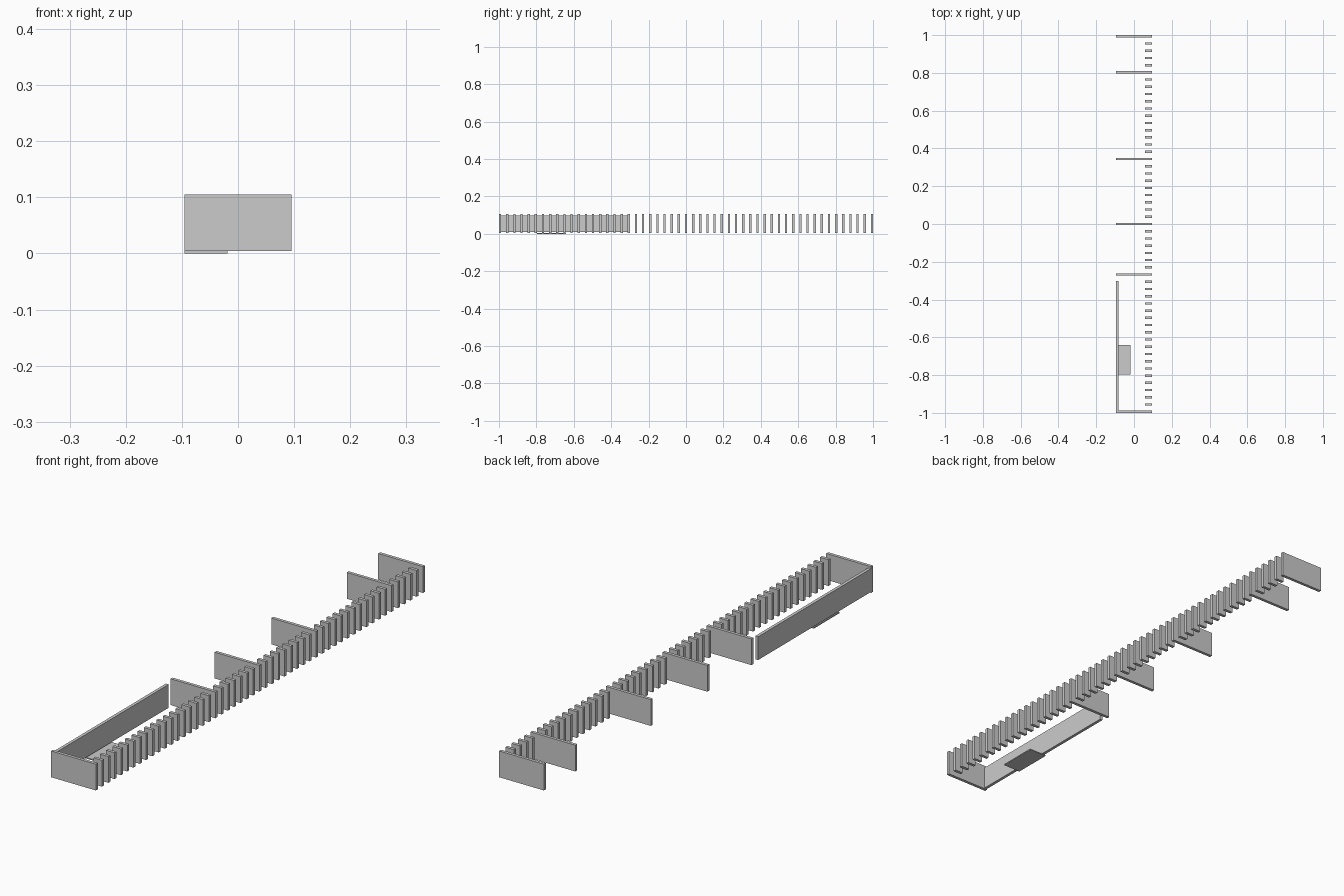
import bpy

if "Cube" in bpy.data.objects:
    bpy.data.objects.remove(bpy.data.objects["Cube"])

W = 0.0952          # half width
Z0, Z1 = 0.0045, 0.1055
T = 0.012           # board thickness
COUNT = 53          # boards along the length
PITCH = (2 - T) / (COUNT - 1)


def box(name, x0, x1, y0, y1, z0, z1):
    bpy.ops.mesh.primitive_cube_add(size=1, location=((x0 + x1) / 2, (y0 + y1) / 2, (z0 + z1) / 2))
    ob = bpy.context.object
    ob.name = name
    ob.scale = (x1 - x0, y1 - y0, z1 - z0)
    bpy.ops.object.transform_apply(location=False, rotation=False, scale=True)
    return ob


# Row of short slats; some positions carry a full-width divider instead
dividers = {0, 5, 17, 26, 33, COUNT - 1}
for i in range(COUNT):
    y = 1 - T / 2 - i * PITCH
    if i in dividers:
        box("divider_panel", -W, W, y - T / 2, y + T / 2, Z0, Z1)
    else:
        box("slat", 0.059, W, y - T / 2, y + T / 2, Z0, Z1)

# Long side panel at the front end
box("side_panel", -W, -W + T, -1 + T, -0.302, Z0 + 0.004, 0.098)

# Thin base plate under the side panel
box("base_plate", -W, -0.019, -0.796, -0.641, 0, Z0)
